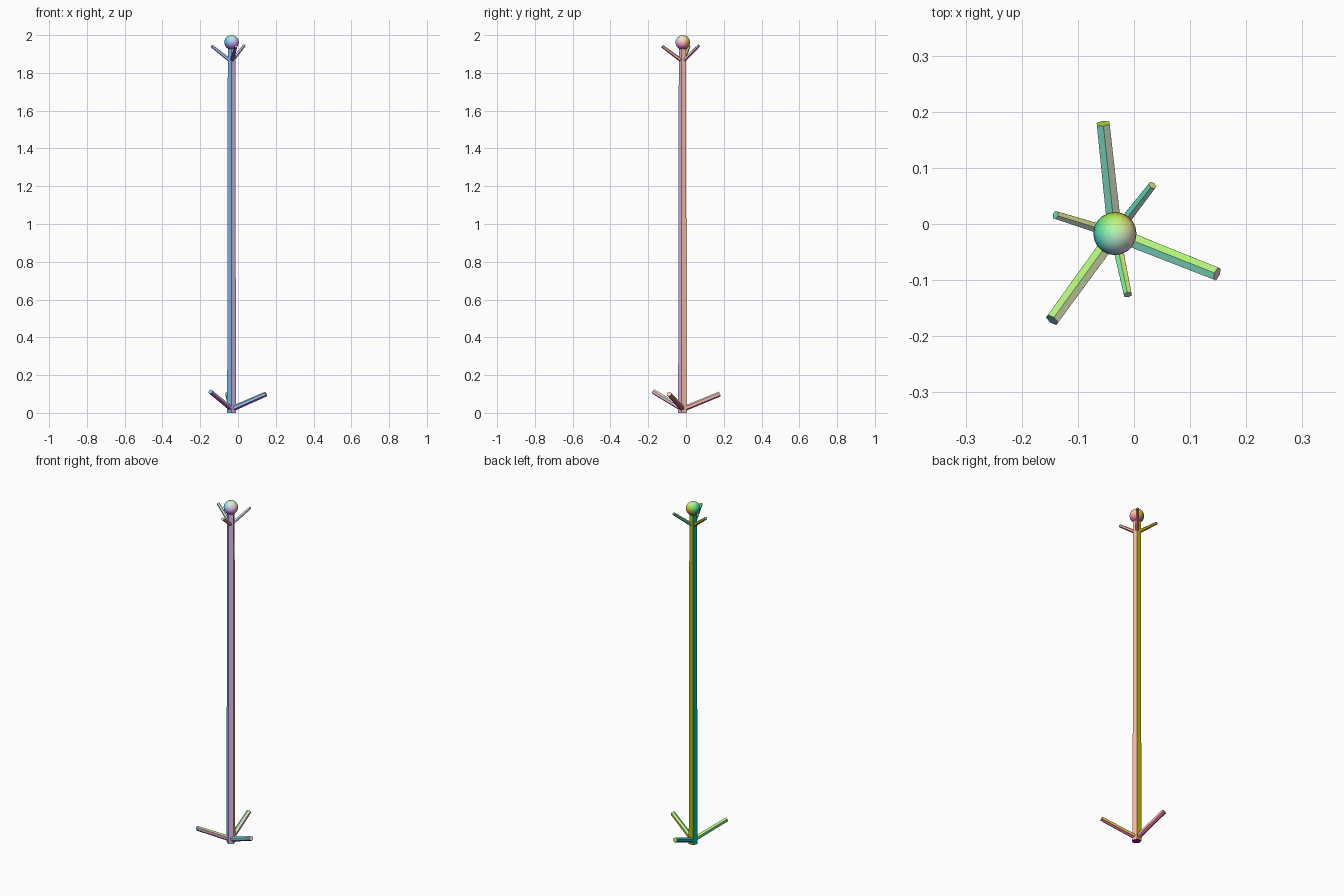
import bpy
from math import pi
from mathutils import Vector, Euler

if "Cube" in bpy.data.objects:
    bpy.data.objects.remove(bpy.data.objects["Cube"])

CX, CY = -0.034, -0.017  # pole axis
STEP = 0.125             # coarseness of the direction tint


def tint(ob):
    """Colour each face by the direction it points: x red, z green, front blue."""
    rot = ob.rotation_euler.to_matrix()
    slots = {}
    for face in ob.data.polygons:
        n = rot @ face.normal
        key = tuple(round(c / STEP) for c in (n.x, n.z, -n.y))
        if key not in slots:
            rgb = [min(1, max(0, 0.5 + 0.5 * k * STEP)) for k in key]
            name = "tint_%d_%d_%d" % key
            mat = bpy.data.materials.get(name) or bpy.data.materials.new(name)
            mat.diffuse_color = (*rgb, 1)
            mat.use_nodes = True
            mat.node_tree.nodes["Principled BSDF"].inputs["Base Color"].default_value = mat.diffuse_color
            slots[key] = len(ob.data.materials)
            ob.data.materials.append(mat)
        face.material_index = slots[key]


def rod(name, start, end, r1, r2, sides=6, rotation=None):
    """Flat-shaded tapered rod between two points."""
    a, b = Vector(start), Vector(end)
    d = b - a
    bpy.ops.mesh.primitive_cone_add(vertices=sides, radius1=r1, radius2=r2,
                                    depth=d.length, location=(a + b) / 2)
    ob = bpy.context.object
    ob.name = name
    ob.rotation_euler = rotation or d.to_track_quat('Z', 'Y').to_euler()
    tint(ob)


# Upright five-sided pole, one edge facing the front
rod("pole", (CX, CY, 0), (CX, CY, 1.95), 0.0245, 0.021, 5, Euler((0, 0, pi)))

# Three splayed feet rising from the base of the pole
for i, tip in enumerate([(-0.055, 0.179, 0.10), (0.148, -0.089, 0.10),
                         (-0.146, -0.171, 0.112)]):
    rod(f"foot_{i + 1}", (CX, CY, 0.02), tip, 0.0145, 0.0132)

# Three coat hooks near the top
for i, tip in enumerate([(-0.140, 0.016, 1.943), (0.033, 0.069, 1.945),
                         (-0.011, -0.126, 1.941)]):
    rod(f"hook_{i + 1}", (CX, CY, 1.86), tip, 0.0105, 0.008)

# Round finial
bpy.ops.mesh.primitive_uv_sphere_add(segments=20, ring_count=12, radius=0.0385,
                                     location=(CX, CY, 1.9615))
finial = bpy.context.object
finial.name = "finial"
tint(finial)
bpy.ops.object.shade_smooth()
